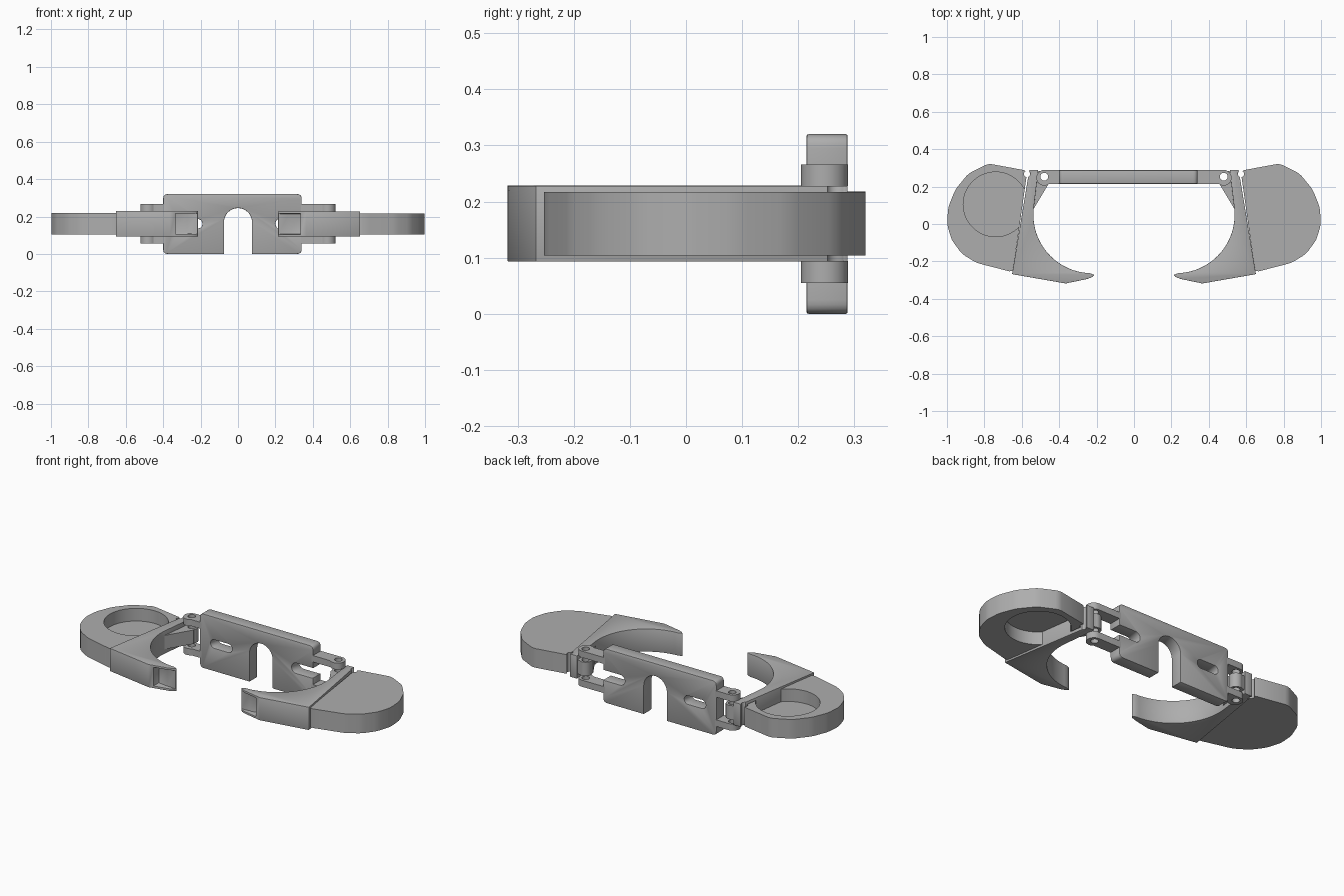
import bpy, bmesh, math
from mathutils import Matrix, Vector

if "Cube" in bpy.data.objects:
    bpy.data.objects.remove(bpy.data.objects["Cube"])

grey = bpy.data.materials.new("satin grey")
grey.use_nodes = True
grey.diffuse_color = (0.42, 0.42, 0.42, 1)
grey.node_tree.nodes["Principled BSDF"].inputs["Base Color"].default_value = grey.diffuse_color

MID = 0.161                                  # height of the plane of symmetry
TURN = Matrix.Translation((0, 0, 2 * MID)) @ Matrix.Rotation(math.pi, 4, 'Y')


def arc(cx, cy, r, a0, a1, n=16):
    angles = [math.radians(a0 + (a1 - a0) * i / n) for i in range(n + 1)]
    return [(cx + r * math.cos(a), cy + r * math.sin(a)) for a in angles]


def rounded(points, r, n=5):
    """Replace each corner of a polygon by a curve."""
    out = []
    for i, p in enumerate(points):
        p = Vector(p)
        a = (Vector(points[i - 1]) - p).normalized() * r + p
        b = (Vector(points[(i + 1) % len(points)]) - p).normalized() * r + p
        for k in range(n + 1):
            t = k / n
            out.append(tuple(a * (1 - t) ** 2 + p * 2 * t * (1 - t) + b * t * t))
    return out


def prism(name, outline, lo, hi, upright=False):
    """Extrude an outline along z, or along y when upright."""
    bm = bmesh.new()
    place = (lambda u, v: (u, lo, v)) if upright else (lambda u, v: (u, v, lo))
    face = bm.faces.new([bm.verts.new(place(*p)) for p in outline])
    grown = bmesh.ops.extrude_face_region(bm, geom=[face])["geom"]
    step = (0, hi - lo, 0) if upright else (0, 0, hi - lo)
    bmesh.ops.translate(bm, vec=step, verts=[g for g in grown if isinstance(g, bmesh.types.BMVert)])
    bmesh.ops.recalc_face_normals(bm, faces=bm.faces)
    mesh = bpy.data.meshes.new(name)
    bm.to_mesh(mesh)
    bm.free()
    mesh.materials.append(grey)
    obj = bpy.data.objects.new(name, mesh)
    bpy.context.collection.objects.link(obj)
    return obj


def finish(obj, cutters=(), bevel=0):
    """Cut, soften edges, bake the modifiers and shade."""
    for cutter in cutters:
        mod = obj.modifiers.new("cut", 'BOOLEAN')
        mod.operation, mod.solver, mod.object = 'DIFFERENCE', 'EXACT', cutter
    if bevel:
        mod = obj.modifiers.new("soft edges", 'BEVEL')
        mod.width, mod.segments, mod.angle_limit = bevel, 2, math.radians(50)
    bpy.ops.object.select_all(action='DESELECT')
    bpy.context.view_layer.objects.active = obj
    obj.select_set(True)
    for mod in list(obj.modifiers):
        bpy.ops.object.modifier_apply(modifier=mod.name)
    bpy.ops.object.shade_smooth_by_angle(angle=math.radians(25))
    for cutter in cutters:
        bpy.data.objects.remove(cutter)
    return obj


def turned_copy(obj, name):
    """Second half of a pair, turned over about the front axis."""
    twin = obj.copy()
    twin.data = obj.data.copy()
    twin.name = name
    twin.data.transform(TURN)
    bpy.context.collection.objects.link(twin)


def slot(x0, x1, r):
    pts = arc(x1 - r, MID, r, -90, 90) + arc(x0 + r, MID, r, 90, 270)
    return prism("slot_cutter", pts, 0.1, 0.4, True)


# Back plate with arched notch and two slots
plate = prism("back_plate", rounded([(-0.4, 0), (0.34, 0), (0.34, 0.32), (-0.4, 0.32)], 0.025),
              0.215, 0.288, True)
notch = prism("notch_cutter", [(-0.075, -0.1), (0.075, -0.1)] + arc(0, 0.17, 0.075, 0, 180),
              0.1, 0.4, True)
finish(plate, [notch, slot(-0.33, -0.19, 0.025), slot(0.2, 0.36, 0.03)], 0.007)

# Hinge lugs: two on each side, with round ends and pin holes
for side, word, root in ((-1, "right", 0.39), (1, "left", 0.33)):
    for lo, hi, level in ((0.055, 0.094, "lower"), (0.228, 0.266, "upper")):
        outline = [(root, 0.288), (root, 0.215), (0.45, 0.215)] + arc(0.48, 0.247, 0.042, -130, 90)
        lug = prism(f"{word}_{level}_hinge_lug", [(side * x, y) for x, y in outline], lo, hi)
        hole = prism("pin_cutter", arc(side * 0.48, 0.253, 0.021, 0, 345, 23), 0, 0.4)
        finish(lug, [hole])

# Pod with a blind round pocket
pod_outline = rounded([(-0.57, 0.285), (-0.778, 0.323), (-0.885, 0.27), (-0.955, 0.185),
                       (-0.993, 0.09), (-1.0, 0.0), (-0.975, -0.085), (-0.92, -0.16),
                       (-0.842, -0.208), (-0.725, -0.238), (-0.648, -0.258)], 0.02, 2)
pod = prism("right_pod", pod_outline, 0.105, 0.218)
pocket = prism("pocket_cutter", arc(-0.74, 0.105, 0.173, 0, 354, 59), 0.143, 0.4)
cord = prism("cord_cutter", arc(-0.572, 0.268, 0.017, 0, 345, 23), 0, 0.4)
finish(pod, [pocket, cord])
turned_copy(pod, "left_pod")

# Curved claw with a scooped tip
claw_outline = (arc(-0.225, 0.05, 0.313, 175, 268, 28) +
                [(-0.213, -0.272), (-0.225, -0.284), (-0.25, -0.294), (-0.365, -0.318),
                 (-0.652, -0.268), (-0.56, 0.288), (-0.512, 0.288)])
claw = prism("right_claw", claw_outline, 0.094, 0.229)
scoop = prism("scoop_cutter", [(-0.335, -0.35), (-0.335, -0.262), (-0.27, -0.272),
                               (-0.19, -0.277), (-0.19, -0.35)], 0.107, 0.217)
cord = prism("cord_cutter", arc(-0.572, 0.268, 0.017, 0, 345, 23), 0, 0.4)
finish(claw, [scoop, cord], 0.006)
turned_copy(claw, "left_claw")

# Hinge knuckle joining the claw to the plate
knuckle_outline = [(-0.537, 0.08), (-0.45, 0.225)] + arc(-0.48, 0.253, 0.035, -35, 120) + [(-0.53, 0.28)]
knuckle = prism("right_hinge_knuckle", knuckle_outline, 0.12, 0.202)
pin = prism("pin_cutter", arc(-0.48, 0.253, 0.021, 0, 345, 23), 0, 0.4)
finish(knuckle, [pin])
turned_copy(knuckle, "left_hinge_knuckle")
